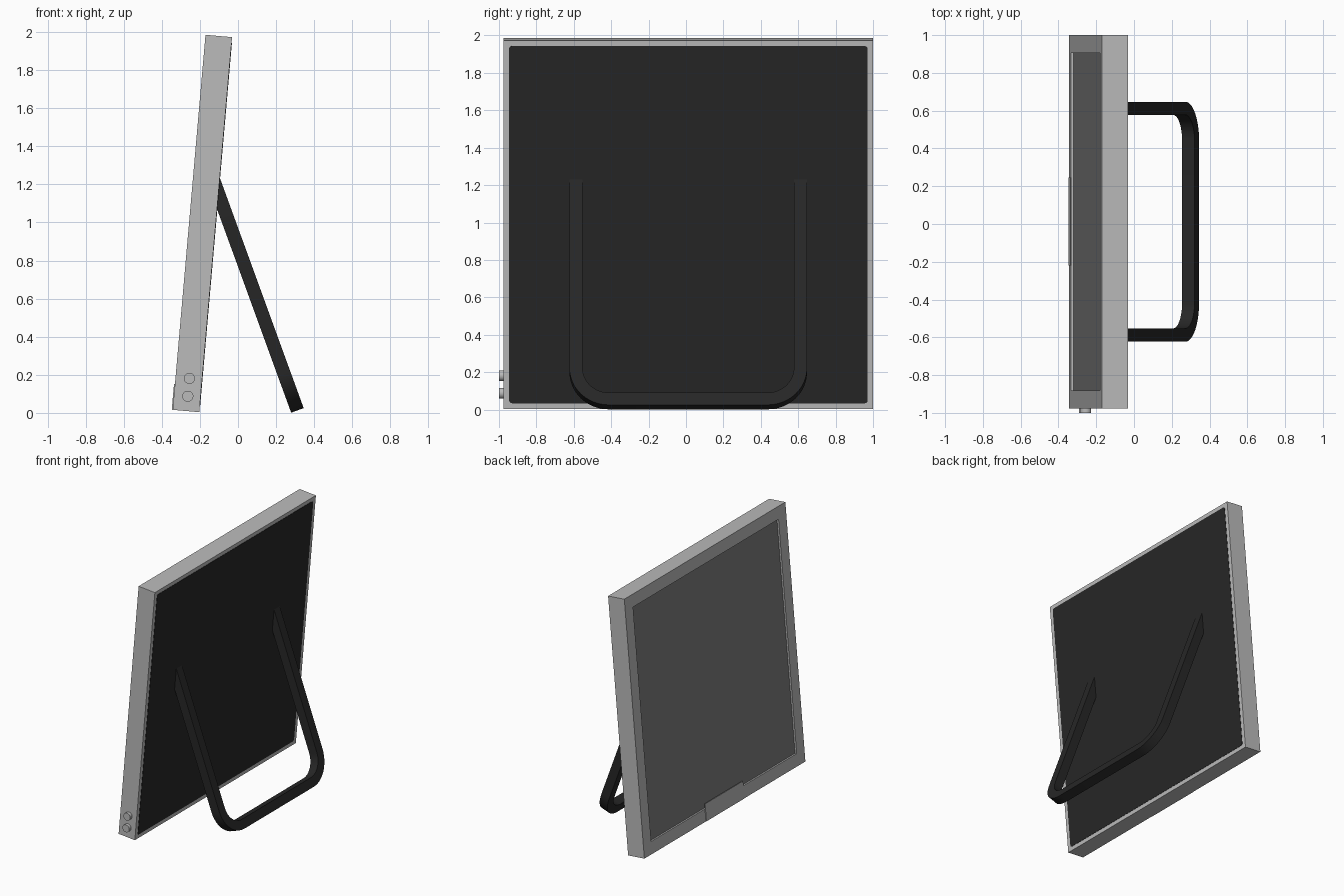
import bpy, bmesh
from math import sin, cos, pi, radians
from mathutils import Matrix, Vector

if "Cube" in bpy.data.objects:
    bpy.data.objects.remove(bpy.data.objects["Cube"])


def material(name, value):
    m = bpy.data.materials.new(name)
    m.use_nodes = True
    color = (value, value, value, 1)
    m.diffuse_color = color
    m.node_tree.nodes["Principled BSDF"].inputs["Base Color"].default_value = color
    return m


silver = material("silver grey", 0.5)
screen_grey = material("screen grey", 0.21)
black = material("matte black", 0.02)


def finish(name, bm, matrix, *mats):
    bmesh.ops.recalc_face_normals(bm, faces=bm.faces)
    mesh = bpy.data.meshes.new(name)
    bm.to_mesh(mesh)
    bm.free()
    for m in mats:
        mesh.materials.append(m)
    for p in mesh.polygons:
        p.use_smooth = True
    mesh.set_sharp_from_angle(angle=radians(30))
    ob = bpy.data.objects.new(name, mesh)
    ob.matrix_world = matrix
    bpy.context.collection.objects.link(ob)


def box(lo, hi):
    bm = bmesh.new()
    lo, hi = Vector(lo), Vector(hi)
    place = Matrix.Translation((lo + hi) / 2) @ Matrix.Diagonal(hi - lo).to_4x4()
    bmesh.ops.create_cube(bm, size=1, matrix=place)
    return bm


# Leaning display: local x is depth from the screen side, z runs up the slope
SIZE, DEPTH, MID = 1.977, 0.14, 0.0125
HALF = SIZE / 2
lean = Matrix.Translation((-0.343, 0, 0.016)) @ Matrix.Rotation(radians(5), 4, "Y")

# Frame with a recessed screen
bm = box((0, MID - HALF, 0), (DEPTH, MID + HALF, SIZE))
bm.normal_update()
screen = [f for f in bm.faces if f.normal.x < -0.9]
bmesh.ops.inset_region(bm, faces=screen, thickness=0.135)
bmesh.ops.inset_region(bm, faces=screen, thickness=0, depth=-0.014)
screen[0].material_index = 1
finish("frame", bm, lean, silver, screen_grey)

# Back panel with slightly rounded corners
RIM = 0.03
bm = box((DEPTH - 0.005, MID - HALF + RIM, RIM), (DEPTH + 0.002, MID + HALF - RIM, SIZE - RIM))
edges = [e for e in bm.edges if abs(e.verts[0].co.x - e.verts[1].co.x) > 0.001]
bmesh.ops.bevel(bm, geom=edges, offset=0.015, segments=3, profile=0.5, affect="EDGES")
finish("back_panel", bm, lean, black)

# Thin plate on the lower bezel
bm = box((-0.005, MID - 0.233, 0.002), (0.001, MID + 0.233, 0.135))
finish("bezel_plate", bm, lean, silver)

# Two round side buttons
for name, height in (("lower_button", 0.078), ("upper_button", 0.172)):
    bm = bmesh.new()
    place = Matrix.Translation((0.073, MID - HALF - 0.005, height)) @ Matrix.Rotation(pi / 2, 4, "X")
    bmesh.ops.create_cone(bm, cap_ends=True, segments=24, radius1=0.029, radius2=0.029,
                          depth=0.039, matrix=place)
    finish(name, bm, lean, silver)

# U-shaped stand: square bar swept along legs, rounded corners and foot
WIDE, TALL, R, T = 0.6, 1.29, 0.175, 0.035
path = [(WIDE, TALL, 1, 0)]
for i in range(13):
    a = -pi / 2 * i / 12
    path.append((WIDE - R + R * cos(a), R + R * sin(a), cos(a), sin(a)))
path += [(-y, z, -ny, nz) for y, z, ny, nz in reversed(path)]
bm = bmesh.new()
rings = []
for y, z, ny, nz in path:
    rings.append([bm.verts.new((dx * T, y + d * T * ny, z + d * T * nz))
                  for dx, d in ((-1, -1), (1, -1), (1, 1), (-1, 1))])
for a, b in zip(rings, rings[1:]):
    for i in range(4):
        j = (i + 1) % 4
        bm.faces.new((a[i], a[j], b[j], b[i]))
bm.faces.new(rings[0])
bm.faces.new(rings[-1])
tilt = Matrix.Translation((0.3, 0.012, 0.046)) @ Matrix.Rotation(radians(-20), 4, "Y")
finish("stand", bm, tilt, black)
